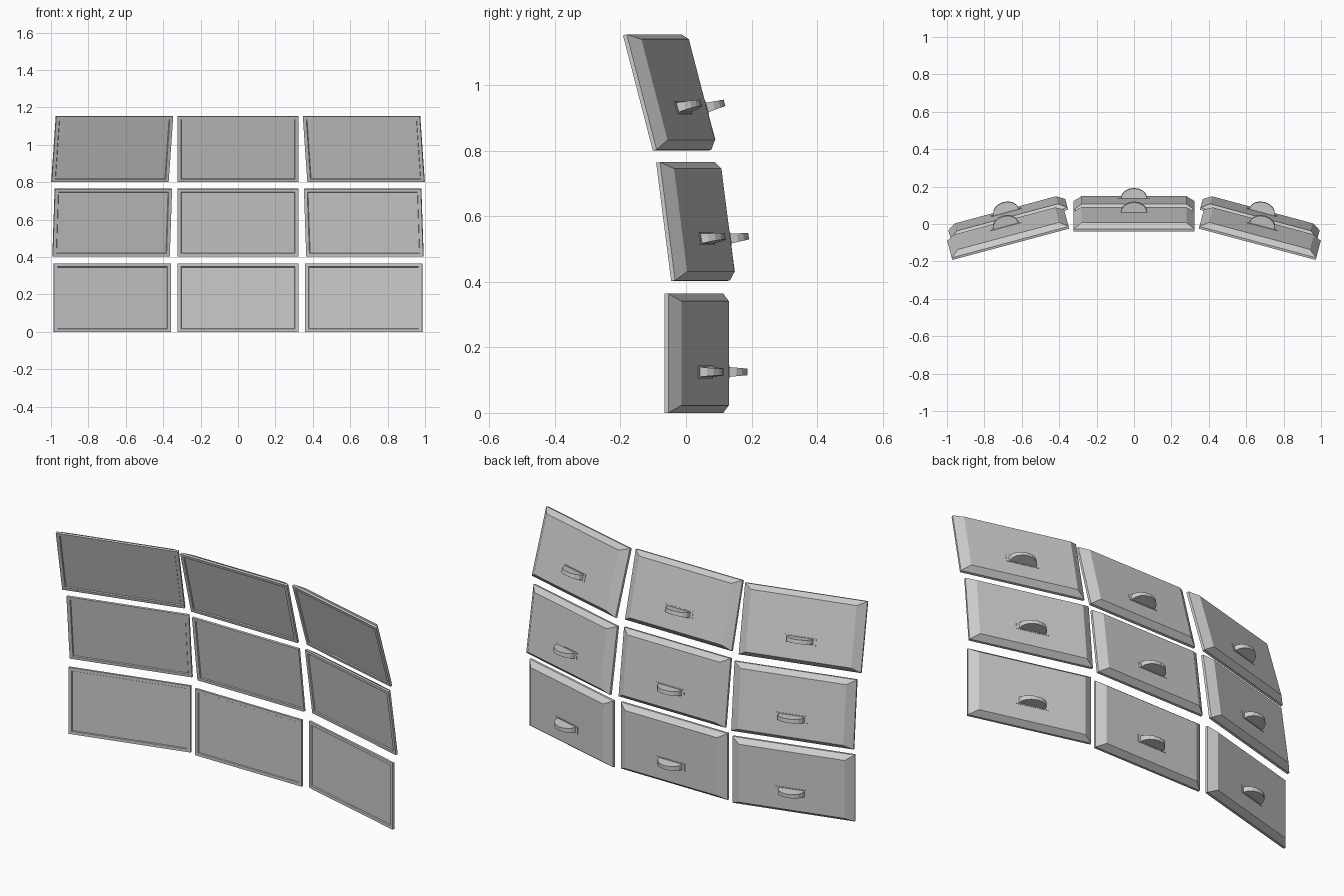
import bpy, bmesh
from math import sin, cos, pi, radians
from mathutils import Matrix

if "Cube" in bpy.data.objects:
    bpy.data.objects.remove(bpy.data.objects["Cube"])

W, H = 0.647, 0.364          # panel size
RIM, DEPTH = 0.0125, 0.042   # rim thickness, full depth


def make_mesh(name, build):
    bm = bmesh.new()
    build(bm)
    bmesh.ops.recalc_face_normals(bm, faces=bm.faces)
    me = bpy.data.meshes.new(name)
    bm.to_mesh(me)
    bm.free()
    return me


def loft(bm, rings):
    """Join closed rings of points and cap both ends."""
    rows = [[bm.verts.new(p) for p in r] for r in rings]
    n = len(rows[0])
    for a, b in zip(rows, rows[1:]):
        for i in range(n):
            j = (i + 1) % n
            bm.faces.new((a[i], a[j], b[j], b[i]))
    bm.faces.new(rows[0])
    bm.faces.new(rows[-1])


def rect(dx, dz, y):
    """Panel outline inset by dx, dz at depth y."""
    x, z = W / 2 - dx, H / 2 - dz
    return [(-x, y, -z), (x, y, -z), (x, y, z), (-x, y, z)]


# Panel: recessed screen, bezel, rim and chamfered back
def panel(bm):
    loft(bm, [rect(0.021, 0.019, 0.005), rect(0.018, 0.016, 0.0),
              rect(0, 0, 0), rect(0, 0, RIM), rect(0.044, 0.023, DEPTH)])


# Mount: thin plate with a tapered half-round lug
ZM = -0.057


def plate(bm):
    loft(bm, [[(sx * 0.085, y, ZM + sz * 0.02)
               for sx, sz in ((-1, -1), (1, -1), (1, 1), (-1, 1))]
              for y in (DEPTH - 0.004, DEPTH + 0.002)])


def lug(bm):
    rings = []
    for s in (-1, 1):
        ring = [(-0.07, DEPTH - 0.004, ZM + s * 0.015), (0.07, DEPTH - 0.004, ZM + s * 0.015)]
        for i in range(9):
            a = pi * i / 8
            ring.append((0.07 * cos(a), DEPTH + 0.002 + 0.054 * sin(a),
                         ZM + s * (0.015 - 0.005 * sin(a))))
        rings.append(ring)
    loft(bm, rings)


parts = [(n, make_mesh(n, f)) for n, f in
         (("screen_panel", panel), ("mount_plate", plate), ("mount_lug", lug))]

# Rows: name, tilt, y shift, centre height.  Columns: name, x, y, yaw
rows = (("bottom", 0, 0.0, 0.182), ("middle", 7.5, -0.0025, 0.583), ("top", 15, -0.081, 0.976))
cols = (("left", -0.671, 0.018, 15), ("centre", 0, 0.089, 0), ("right", 0.671, 0.018, -15))

for rn, tilt, dy, z in rows:
    for cn, x, y, yaw in cols:
        m = (Matrix.Translation((x, y + dy, z)) @ Matrix.Rotation(radians(yaw), 4, 'Z')
             @ Matrix.Rotation(radians(tilt), 4, 'X'))
        for pn, me in parts:
            ob = bpy.data.objects.new(f"{rn}_{cn}_{pn}", me)
            ob.matrix_world = m
            bpy.context.collection.objects.link(ob)
